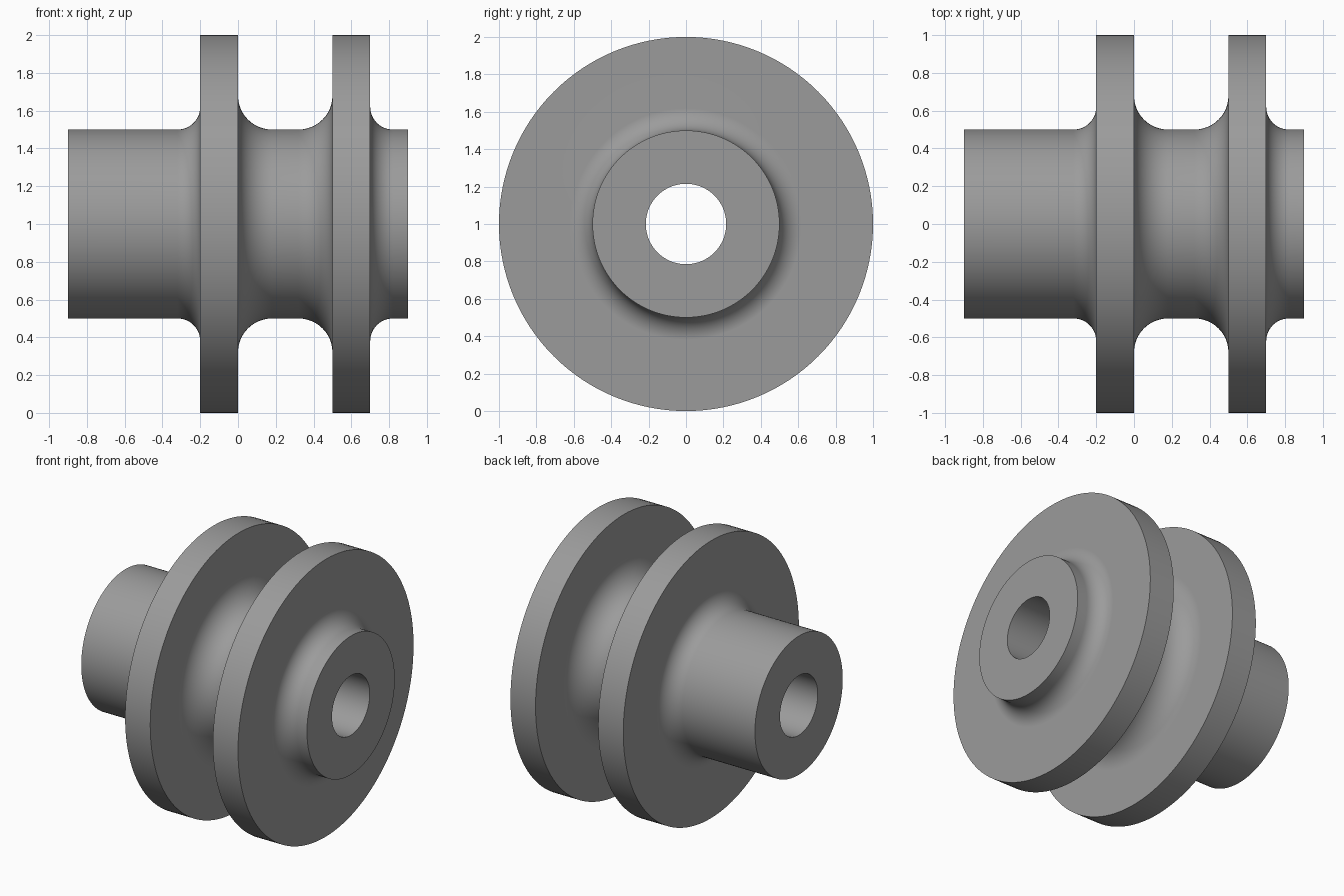
import bpy, bmesh, math

if "Cube" in bpy.data.objects:
    bpy.data.objects.remove(bpy.data.objects["Cube"])

SIDES = 128
HUB_R, RIM_R, BORE_R = 0.5, 1.0, 0.215


def fillet(wall_x, radius, side, steps=12):
    """Concave arc from the hub up to a flange wall; side is -1 left, +1 right of the wall."""
    cx, cz = wall_x + side * radius, HUB_R + radius
    return [(cx - side * radius * math.sin(a), cz - radius * math.cos(a))
            for a in (math.pi / 2 * i / steps for i in range(steps + 1))]


def flange(x0, x1, r_left, r_right):
    """Profile of one disc with a root fillet on each side."""
    return (fillet(x0, r_left, -1) + [(x0, RIM_R), (x1, RIM_R)]
            + fillet(x1, r_right, 1)[::-1])


# Closed half-section (position along the axis, radius)
profile = ([(-0.9, BORE_R), (-0.9, HUB_R)]
           + flange(-0.2, 0.0, 0.12, 0.18)
           + flange(0.5, 0.7, 0.18, 0.12)
           + [(0.9, HUB_R), (0.9, BORE_R)])

# Revolve the section around the x axis
bm = bmesh.new()
rings = []
for s in range(SIDES):
    a = 2 * math.pi * s / SIDES
    rings.append([bm.verts.new((x, r * math.sin(a), 1 + r * math.cos(a))) for x, r in profile])
n = len(profile)
for s in range(SIDES):
    r0, r1 = rings[s], rings[(s + 1) % SIDES]
    for i in range(n):
        j = (i + 1) % n
        bm.faces.new((r0[i], r0[j], r1[j], r1[i]))
bmesh.ops.recalc_face_normals(bm, faces=bm.faces)

mesh = bpy.data.meshes.new("flanged_hub")
bm.to_mesh(mesh)
bm.free()
hub = bpy.data.objects.new("flanged_hub", mesh)
bpy.context.collection.objects.link(hub)

grey = bpy.data.materials.new("mid_grey")
grey.diffuse_color = (0.33, 0.33, 0.33, 1)
grey.use_nodes = True
grey.node_tree.nodes["Principled BSDF"].inputs["Base Color"].default_value = grey.diffuse_color
mesh.materials.append(grey)

# Smooth round surfaces, crisp rims, flat disc walls
bpy.context.view_layer.objects.active = hub
hub.select_set(True)
bpy.ops.object.shade_smooth_by_angle(angle=math.radians(30))
weighted = hub.modifiers.new("flat_walls", 'WEIGHTED_NORMAL')
weighted.keep_sharp = True
